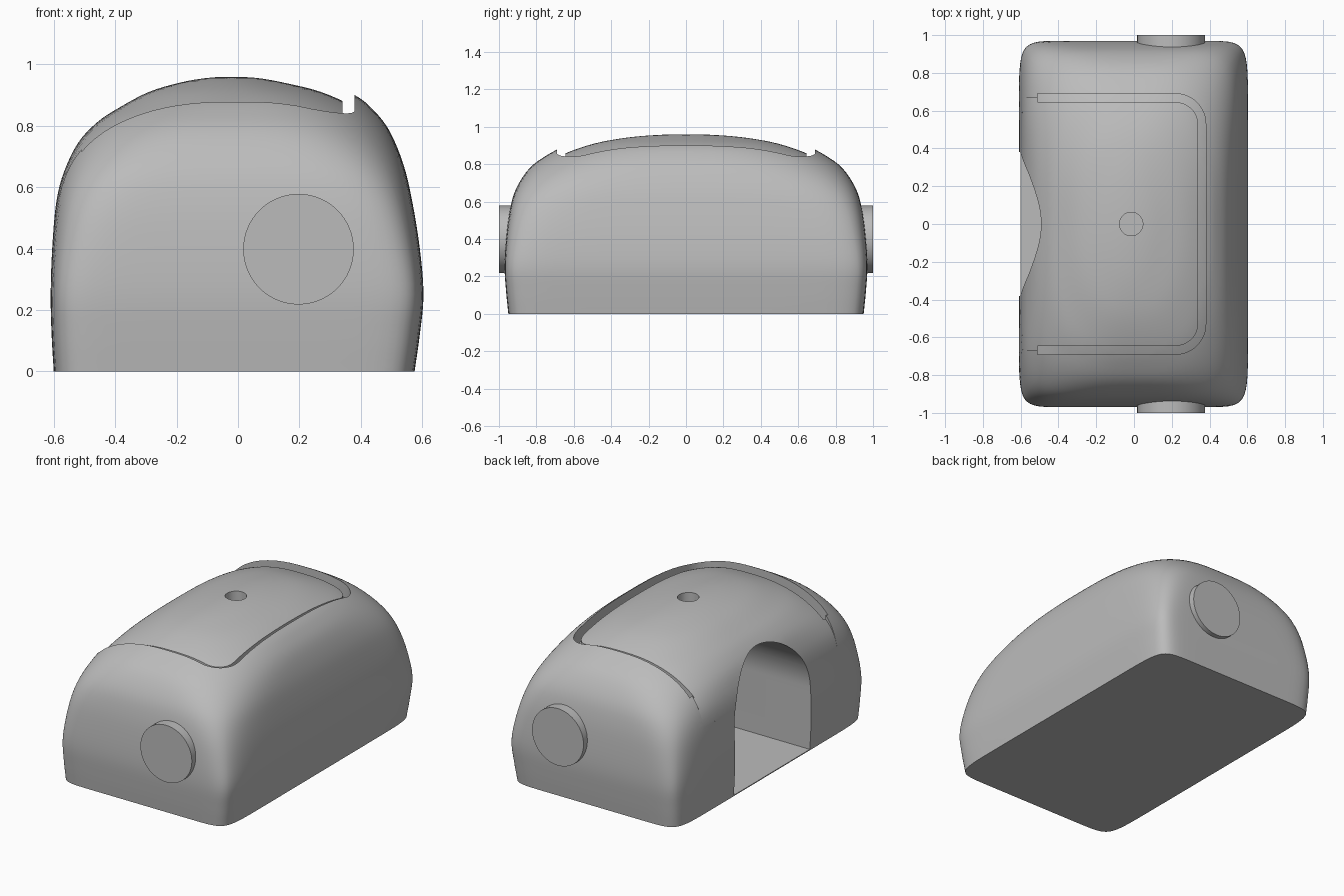
import bpy, bmesh, math
from mathutils import Matrix

if "Cube" in bpy.data.objects:
    bpy.data.objects.remove(bpy.data.objects["Cube"])

grey = bpy.data.materials.new("plain_grey")
grey.use_nodes = True
grey.diffuse_color = (0.5, 0.5, 0.5, 1)
grey.node_tree.nodes["Principled BSDF"].inputs["Base Color"].default_value = (0.5, 0.5, 0.5, 1)

# Height, left edge, right edge, half length, squareness of each level
LEVELS = [
    (0.00, -0.600, 0.575, 0.950, 14),
    (0.12, -0.607, 0.592, 0.962, 14),
    (0.25, -0.610, 0.604, 0.970, 14),
    (0.40, -0.605, 0.592, 0.962, 11),
    (0.55, -0.592, 0.568, 0.943, 8),
    (0.67, -0.566, 0.540, 0.908, 5.5),
    (0.78, -0.522, 0.495, 0.835, 3.7),
    (0.85, -0.460, 0.442, 0.740, 3.1),
    (0.90, -0.385, 0.380, 0.640, 2.7),
    (0.95, -0.290, 0.270, 0.490, 2.4),
    (0.98, -0.190, 0.150, 0.330, 2.1),
    (0.995, -0.105, 0.065, 0.170, 2),
    (1.00, -0.020, -0.020, 0.0, 2),
]


def finish(bm, name):
    bmesh.ops.recalc_face_normals(bm, faces=bm.faces)
    mesh = bpy.data.meshes.new(name)
    bm.to_mesh(mesh)
    bm.free()
    obj = bpy.data.objects.new(name, mesh)
    bpy.context.collection.objects.link(obj)
    mesh.materials.append(grey)
    return obj


def activate(obj):
    bpy.ops.object.select_all(action='DESELECT')
    obj.select_set(True)
    bpy.context.view_layer.objects.active = obj


def cut(obj, cutter):
    activate(obj)
    mod = obj.modifiers.new("cut", 'BOOLEAN')
    mod.operation = 'DIFFERENCE'
    mod.solver = 'EXACT'
    mod.object = cutter
    bpy.ops.object.modifier_apply(modifier=mod.name)
    bpy.data.objects.remove(cutter)


def smooth_levels(steps):
    """Spline through the levels, with a level tangent at the crown."""
    z, xl, xr, y, n = LEVELS[-2]
    first = tuple(2 * a - b for a, b in zip(LEVELS[0], LEVELS[1]))
    rows = [first] + LEVELS + [(z, xr, xl, -y, n)]
    out = []
    for i in range(1, len(rows) - 2):
        for s in range(steps):
            t = s / steps
            out.append([b + 0.5 * t * (c - a + t * (2 * a - 5 * b + 4 * c - d
                        + t * (3 * (b - c) + d - a)))
                        for a, b, c, d in zip(*rows[i - 1:i + 3])])
    return out


def shell(name, drop):
    """Domed body, its upper part lowered by drop."""
    bm = bmesh.new()
    side = 32
    edge = [math.sin(math.pi / 2 * (2 * k / side - 1)) for k in range(side)]
    square = ([(a, -1) for a in edge] + [(1, a) for a in edge]
              + [(-a, 1) for a in edge] + [(-1, -a) for a in edge])

    def lower(z):
        t = min(max((z - 0.53) / 0.3, 0), 1)
        return z - drop * t * t * (3 - 2 * t)

    rings = []
    for z, xl, xr, y, n in smooth_levels(4):
        ring = []
        for u, v in square:
            r = (abs(u) ** n + abs(v) ** n) ** (-1 / n)
            ring.append(bm.verts.new(((xl + xr) / 2 + u * r * (xr - xl) / 2, v * r * y, lower(z))))
        rings.append(ring)
    count = len(square)
    for low, high in zip(rings, rings[1:]):
        for k in range(count):
            j = (k + 1) % count
            bm.faces.new((low[k], low[j], high[j], high[k]))
    bm.faces.new(rings[0][::-1])
    crown = bm.verts.new((LEVELS[-1][1], 0, lower(LEVELS[-1][0])))
    for k in range(count):
        bm.faces.new((rings[-1][k], rings[-1][(k + 1) % count], crown))
    return finish(bm, name)


def prism(name, points, offset):
    bm = bmesh.new()
    face = bm.faces.new([bm.verts.new(p) for p in points])
    new = bmesh.ops.extrude_face_region(bm, geom=[face])["geom"]
    bmesh.ops.translate(bm, vec=offset, verts=[v for v in new if isinstance(v, bmesh.types.BMVert)])
    return finish(bm, name)


def cylinder(name, radius, depth, matrix):
    bm = bmesh.new()
    bmesh.ops.create_cone(bm, cap_ends=True, segments=64, radius1=radius,
                          radius2=radius, depth=depth, matrix=matrix)
    return finish(bm, name)


def panel_outline(x0, x1, y, r, z=0.54):
    """Open-ended outline with two rounded corners."""
    half = [(x1 - r + r * math.cos(a), y - r + r * math.sin(a), z)
            for a in [math.pi / 2 * k / 12 for k in range(13)]] + [(x0, y, z)]
    return [(px, -py, pz) for px, py, pz in reversed(half)] + half


body = shell("body", 0)

# Slightly sunken lid panel
sink = prism("lid_cutter", panel_outline(-0.9, 0.36, 0.668, 0.14), (0, 0, 0.7))
cut(sink, shell("lid_level", 0.04))
cut(body, sink)

# Groove around the lid
outer = panel_outline(-0.51, 0.38, 0.69, 0.16)
inner = panel_outline(-0.51, 0.34, 0.645, 0.12)
groove = prism("groove_cutter", outer + inner[::-1], (0, 0, 0.7))
cut(groove, shell("groove_level", 0.09))
cut(body, groove)

# Arched doorway and chamber
w, spring, floor = 0.38, 0.4, 0.006
arch = [(-0.9, -w, floor), (-0.9, w, floor)]
arch += [(-0.9, w * math.cos(a), spring + w * math.sin(a))
         for a in [math.pi * k / 48 for k in range(49)]]
cut(body, prism("door_cutter", arch, (1.35, 0, 0)))

# Round hole in the lid
cut(body, cylinder("hole_cutter", 0.062, 0.6, Matrix.Translation((-0.015, 0, 0.97))))
parts = [body]

# Round knobs on both ends
for name, s in (("front_knob", -1), ("back_knob", 1)):
    place = Matrix.Translation((0.197, s * 0.93, 0.398)) @ Matrix.Rotation(math.pi / 2, 4, 'X')
    parts.append(cylinder(name, 0.18, 0.14, place))

for part in parts:
    activate(part)
    bpy.ops.object.shade_smooth_by_angle(angle=math.radians(30))
